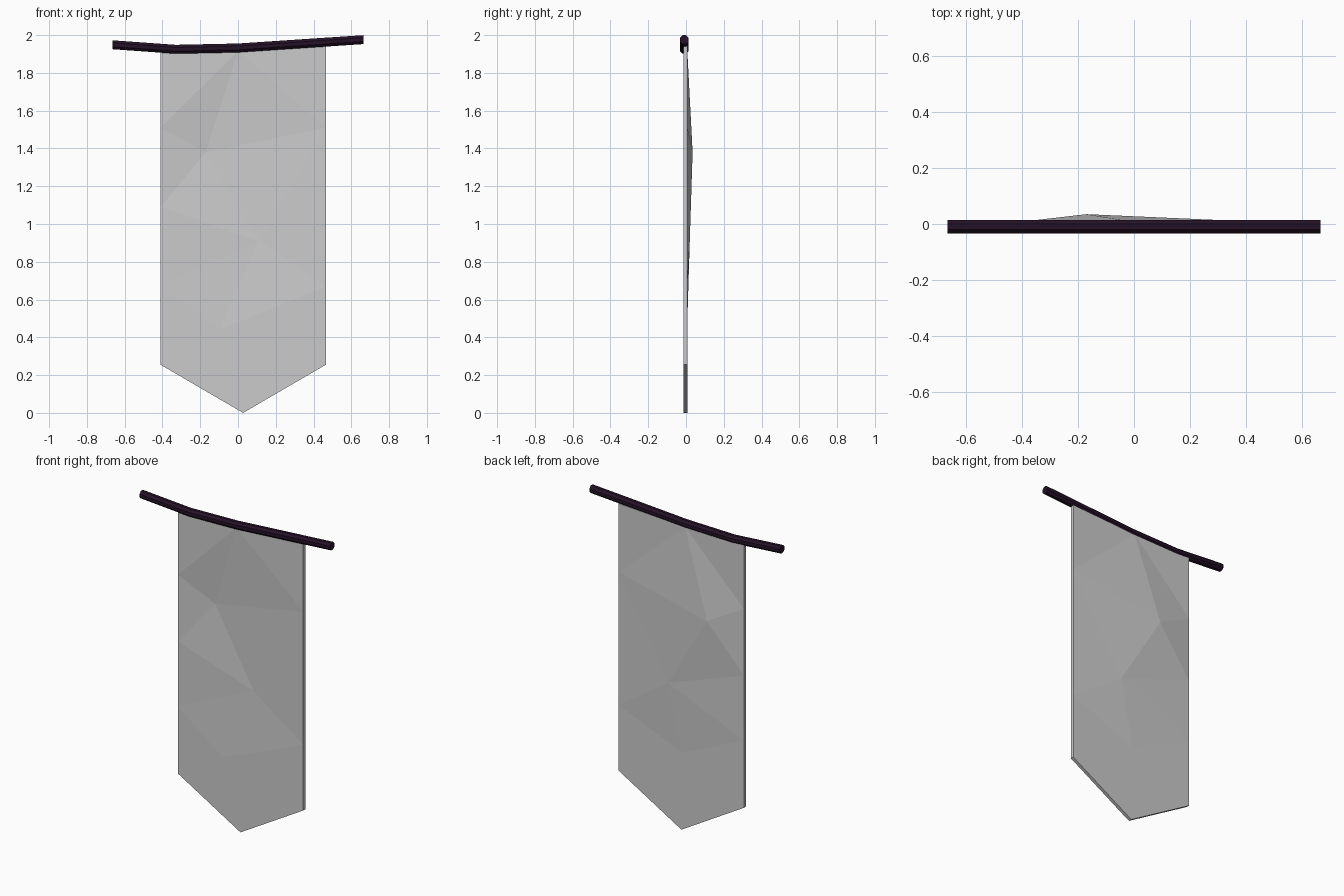
import bpy, bmesh, math

if "Cube" in bpy.data.objects:
    bpy.data.objects.remove(bpy.data.objects["Cube"])


def make_object(name, bm):
    bmesh.ops.recalc_face_normals(bm, faces=bm.faces)
    mesh = bpy.data.meshes.new(name)
    bm.to_mesh(mesh)
    bm.free()
    ob = bpy.data.objects.new(name, mesh)
    bpy.context.collection.objects.link(ob)
    return ob


# Bent hanging pole: eight-sided rings along a sagging path (x, z)
path = [(-0.665, 1.949), (-0.33, 1.925), (0.0, 1.932), (0.33, 1.954), (0.665, 1.976)]
SIDES, RADIUS = 8, 0.0255
bm = bmesh.new()
rings = []
for x, z in path:
    ring = []
    for i in range(SIDES):
        a = math.tau * (i + 0.5) / SIDES
        ring.append(bm.verts.new((x, -0.0095 + RADIUS * math.cos(a), z + RADIUS * math.sin(a))))
    rings.append(ring)
for r0, r1 in zip(rings, rings[1:]):
    for i in range(SIDES):
        j = (i + 1) % SIDES
        bm.faces.new((r0[i], r0[j], r1[j], r1[i]))
bm.faces.new(rings[0])
bm.faces.new(rings[-1])
pole = make_object("pole", bm)
mat = bpy.data.materials.new("dark_wood")
mat.diffuse_color = (0.018, 0.006, 0.02, 1)
mat.use_nodes = True
mat.node_tree.nodes["Principled BSDF"].inputs["Base Color"].default_value = mat.diffuse_color
pole.data.materials.append(mat)

# Banner cloth: outline points first (x, z, backward push), then inner folds
L, R = -0.41, 0.465
points = {
    "TL": (L, 1.926, 0), "T": (0.0, 1.917, 0), "TR": (R, 1.942, 0),
    "R1": (R, 1.51, 0), "R2": (R, 0.67, 0), "BR": (R, 0.255, 0),
    "tip": (0.027, 0.0, 0), "BL": (L, 0.255, 0),
    "L3": (L, 0.68, 0), "L2": (L, 1.09, 0), "L1": (L, 1.51, 0),
    "M": (-0.17, 1.38, 0.028), "N": (0.11, 0.91, 0.013), "P": (-0.1, 0.44, 0.0),
}
outline = list(points)[:11]
triangles = """TL T L1, L1 T M, T R1 M, T TR R1, L1 M L2, L2 M N, M R1 N, N R1 R2,
L2 N L3, L3 N P, N R2 P, L3 P BL, P R2 BR, BL P tip, P BR tip"""

bm = bmesh.new()
sheets = []
for base_y in (-0.014, 0.007):
    sheet = {}
    for key, (x, z, push) in points.items():
        if key == "P" and base_y > 0:
            x, z = 0.02, 0.485  # lower fold sits differently on the back
        sheet[key] = bm.verts.new((x, base_y + push, z))
    for tri in triangles.split(","):
        bm.faces.new([sheet[k] for k in tri.split()])
    sheets.append(sheet)
front, back = sheets
for a, b in zip(outline, outline[1:] + outline[:1]):
    bm.faces.new((front[a], front[b], back[b], back[a]))
make_object("banner_cloth", bm)
